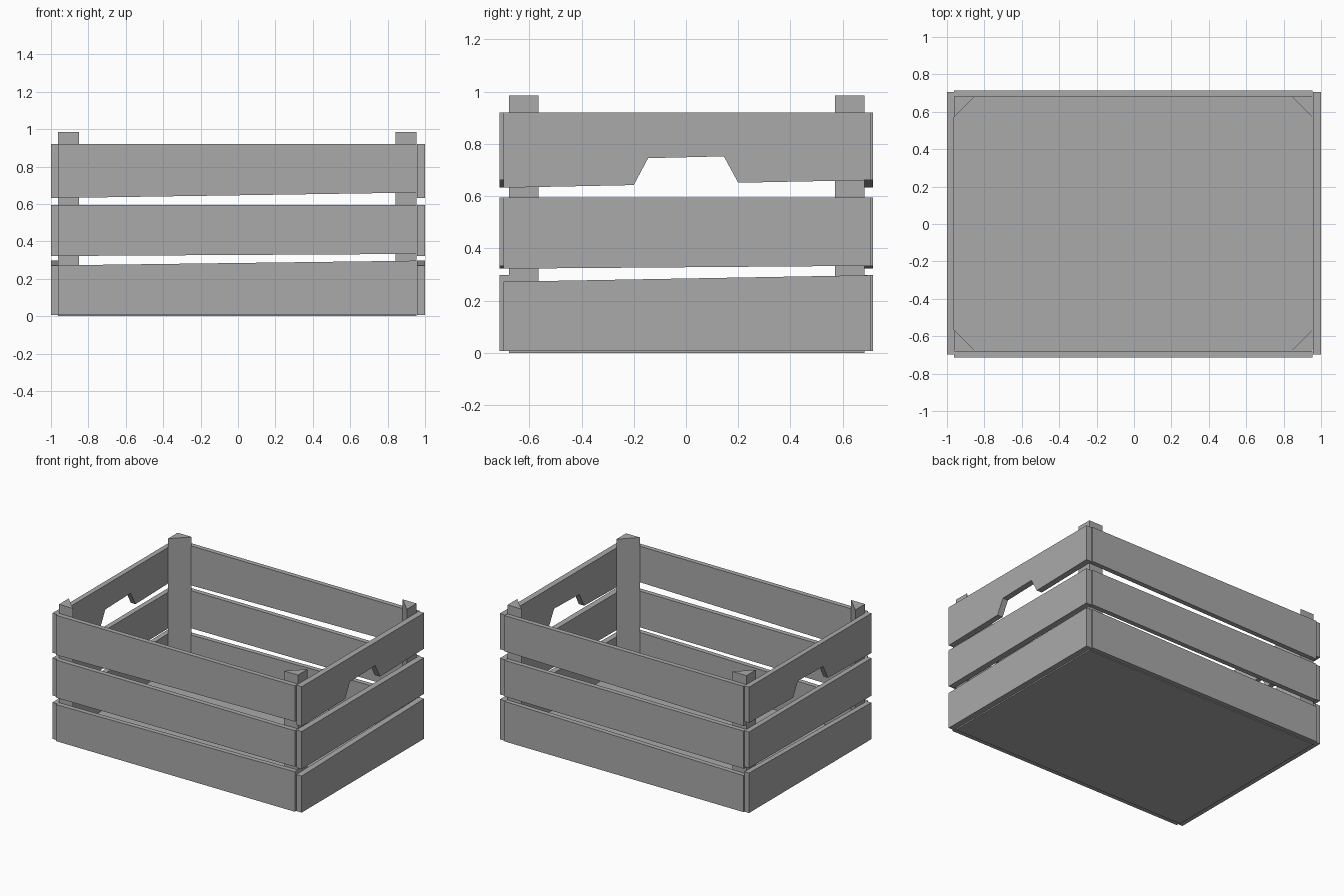
import bpy
import bmesh
from mathutils import Vector

cube = bpy.data.objects.get("Cube")
if cube:
    bpy.data.objects.remove(cube, do_unlink=True)

GREY = (0.4, 0.4, 0.4, 1)
wood = bpy.data.materials.new("plain_grey")
wood.use_nodes = True
wood.diffuse_color = GREY
wood.node_tree.nodes["Principled BSDF"].inputs["Base Color"].default_value = GREY


def prism(name, outline, depth):
    """Extrude a closed 3D outline along the vector depth."""
    bm = bmesh.new()
    face = bm.faces.new([bm.verts.new(p) for p in outline])
    grown = bmesh.ops.extrude_face_region(bm, geom=[face])["geom"]
    bmesh.ops.translate(bm, vec=Vector(depth),
                        verts=[v for v in grown if isinstance(v, bmesh.types.BMVert)])
    bmesh.ops.recalc_face_normals(bm, faces=bm.faces)
    mesh = bpy.data.meshes.new(name)
    bm.to_mesh(mesh)
    bm.free()
    mesh.materials.append(wood)
    obj = bpy.data.objects.new(name, mesh)
    bpy.context.collection.objects.link(obj)
    return obj


# Inner limits of the crate
X0, X1 = -0.963, 0.955
Y0, Y1 = -0.677, 0.683
TOP = 0.985

# Slat heights: bottom start, bottom end, top start, top end
SLATS = {
    "lower": (0.007, 0.007, 0.272, 0.297),
    "middle": (0.322, 0.333, 0.595, 0.595),
    "upper": (0.632, 0.661, 0.92, 0.92),
}
# Hand hold cut into the underside of the upper end slats
HANDLE = [(-0.2, 0.642), (-0.145, 0.745), (0.145, 0.752), (0.2, 0.651)]

for level, (b0, b1, t0, t1) in SLATS.items():
    # Long slats, front and back
    long_profile = [(X0, b0), (X1, b1), (X1, t1), (X0, t0)]
    for side, y in (("front", -0.713), ("back", 0.68)):
        prism(f"{side}_{level}_slat", [(x, y, z) for x, z in long_profile], (0, 0.035, 0))

    # End slats, left and right
    notch = HANDLE if level == "upper" else []
    end_profile = [(-0.698, b0), *notch, (0.706, b1), (0.706, t1), (-0.698, t0)]
    for side, x, width in (("right", -1, 0.037), ("left", 0.957, 0.043)):
        prism(f"{side}_{level}_slat", [(x, y, z) for y, z in end_profile], (width, 0, 0))

# Floor panel
prism("floor", [(X0, Y0, 0), (X1, Y0, 0), (X1, Y1, 0), (X0, Y1, 0)], (0, 0, 0.025))

# Triangular corner posts, right angle facing outwards
LEG = 0.112
for x, sx, x_name in ((X0, 1, "right"), (X1, -1, "left")):
    for y, sy, y_name in ((Y0, 1, "front"), (Y1, -1, "back")):
        prism(f"{y_name}_{x_name}_post",
              [(x, y, 0.005), (x + sx * LEG, y, 0.005), (x, y + sy * LEG, 0.005)],
              (0, 0, TOP - 0.005))
